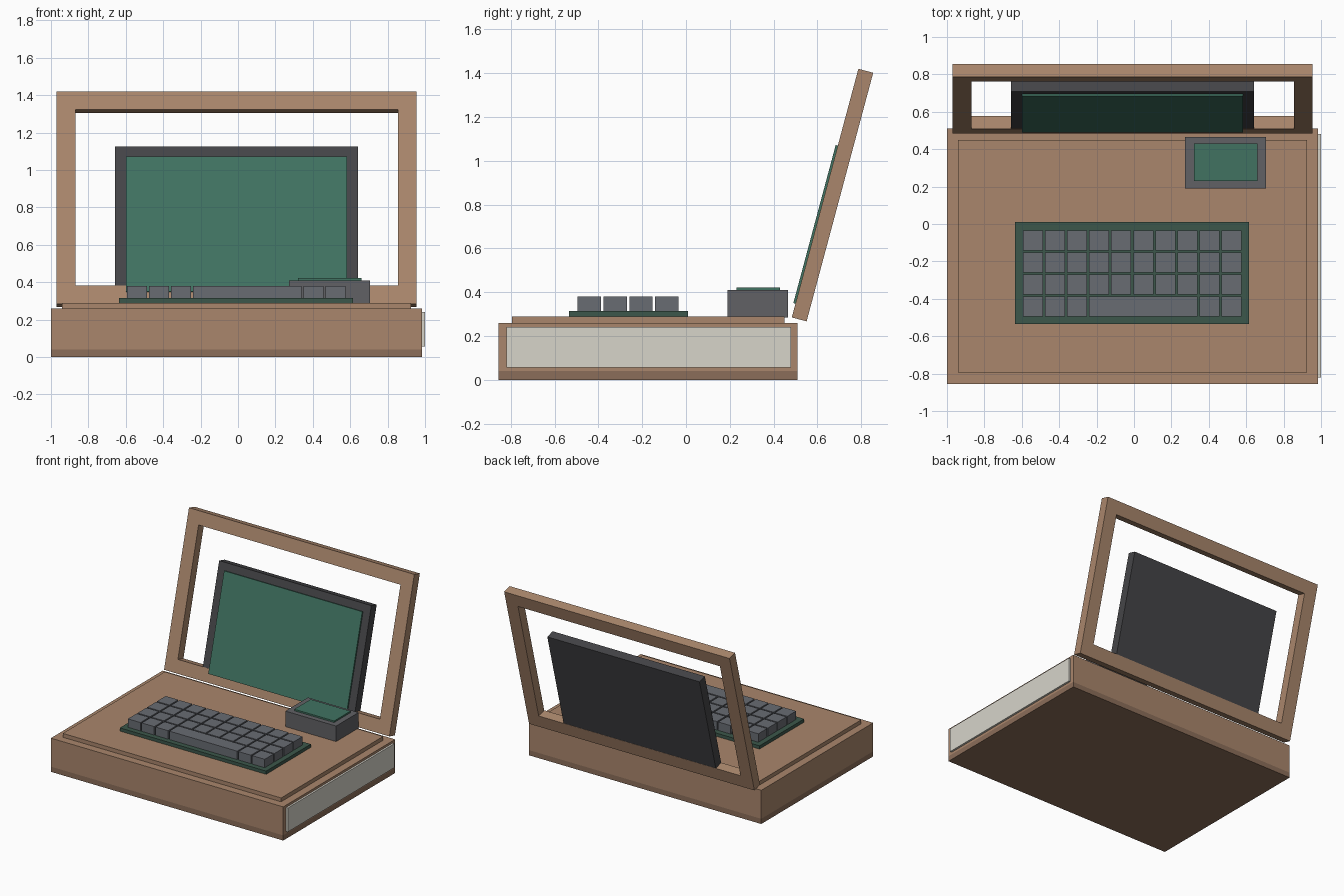
import bpy, bmesh, math
from mathutils import Matrix, Vector

if "Cube" in bpy.data.objects:
    bpy.data.objects.remove(bpy.data.objects["Cube"])

CX = -0.0075                      # body centre (side panel sticks out to the right)
LID = Matrix.Translation((CX, 0.483, 0.285)) @ Matrix.Rotation(math.radians(-15), 4, 'X')


def material(name, rgb):
    m = bpy.data.materials.new(name)
    m.diffuse_color = (*rgb, 1)
    m.use_nodes = True
    m.node_tree.nodes["Principled BSDF"].inputs["Base Color"].default_value = m.diffuse_color
    return m


BROWN = material("brown_case", (0.40, 0.24, 0.15))
BASE = material("dark_brown", (0.26, 0.155, 0.10))
DARK = material("dark_bezel", (0.06, 0.06, 0.065))
GREEN = material("screen_green", (0.052, 0.17, 0.12))
TRAY = material("tray_green", (0.045, 0.095, 0.07))
KEY = material("key_grey", (0.14, 0.15, 0.17))
GREY = material("housing_grey", (0.12, 0.12, 0.13))
CREAM = material("cream_panel", (0.68, 0.66, 0.59))


def finish(name, bm, mat, matrix):
    bmesh.ops.recalc_face_normals(bm, faces=bm.faces)
    me = bpy.data.meshes.new(name)
    bm.to_mesh(me)
    bm.free()
    me.materials.append(mat)
    ob = bpy.data.objects.new(name, me)
    ob.matrix_world = matrix
    bpy.context.collection.objects.link(ob)
    return ob


def box(name, x, y, z, mat, matrix=Matrix()):
    """Box from (min, max) ranges; the object origin sits at its centre."""
    lo, hi = Vector((x[0], y[0], z[0])), Vector((x[1], y[1], z[1]))
    bm = bmesh.new()
    bmesh.ops.create_cube(bm, size=1)
    bmesh.ops.scale(bm, vec=hi - lo, verts=bm.verts)
    return finish(name, bm, mat, matrix @ Matrix.Translation((lo + hi) / 2))


def frame(name, half_w, height, depth, rail, mat, matrix):
    """Rectangular open frame with one continuous surface."""
    def loop(inset, y):
        a, b, c = half_w - inset, inset, height - inset
        return [bm.verts.new(p) for p in ((-a, y, b), (a, y, b), (a, y, c), (-a, y, c))]
    bm = bmesh.new()
    loops = [loop(0, 0), loop(0, depth), loop(rail, depth), loop(rail, 0)]
    for i in range(4):
        p, q = loops[i], loops[(i + 1) % 4]
        for j in range(4):
            k = (j + 1) % 4
            bm.faces.new((p[j], p[k], q[k], q[j]))
    return finish(name, bm, mat, matrix)


# Case: bottom plate, body, raised deck, side panel
box("bottom_plate", (-1, 0.985), (-0.855, 0.51), (0, 0.04), BASE)
box("case_body", (-1, 0.985), (-0.855, 0.51), (0.04, 0.26), BROWN)
box("top_deck", (-0.94, 0.925), (-0.795, 0.45), (0.26, 0.29), BROWN)
box("side_panel", (0.98, 1.0), (-0.82, 0.48), (0.057, 0.242), CREAM)

# Tilted lid: open frame with a screen standing on the bottom rail
frame("lid_frame", 0.9625, 1.175, 0.07, 0.1, BROWN, LID)
box("screen_bezel", (-0.65, 0.65), (0.001, 0.069), (0.02, 0.87), DARK, LID)
box("screen_glass", (-0.59, 0.59), (-0.01, 0.01), (0.065, 0.812), GREEN, LID)

# Keyboard: tray, grid of keys, wide space bar in the front row
box("keyboard_tray", (-0.635, 0.615), (-0.535, 0.01), (0.285, 0.315), TRAY)
PITCH, SIZE, X0, Y0 = 0.118, 0.107, -0.594, -0.495


def key(name, col, row, span=1):
    x, y = X0 + col * PITCH, Y0 + row * PITCH
    box(name, (x, x + (span - 1) * PITCH + SIZE), (y, y + SIZE), (0.312, 0.38), KEY)


for row in range(4):
    for col in range(10):
        if row > 0 or not 3 <= col <= 7:
            key(f"key_{row}_{col}", col, row)
key("space_bar", 3, 0, 5)

# Small side display on the deck
box("display_housing", (0.272, 0.705), (0.19, 0.465), (0.285, 0.41), GREY)
box("display_glass", (0.32, 0.66), (0.23, 0.43), (0.405, 0.422), GREEN)
